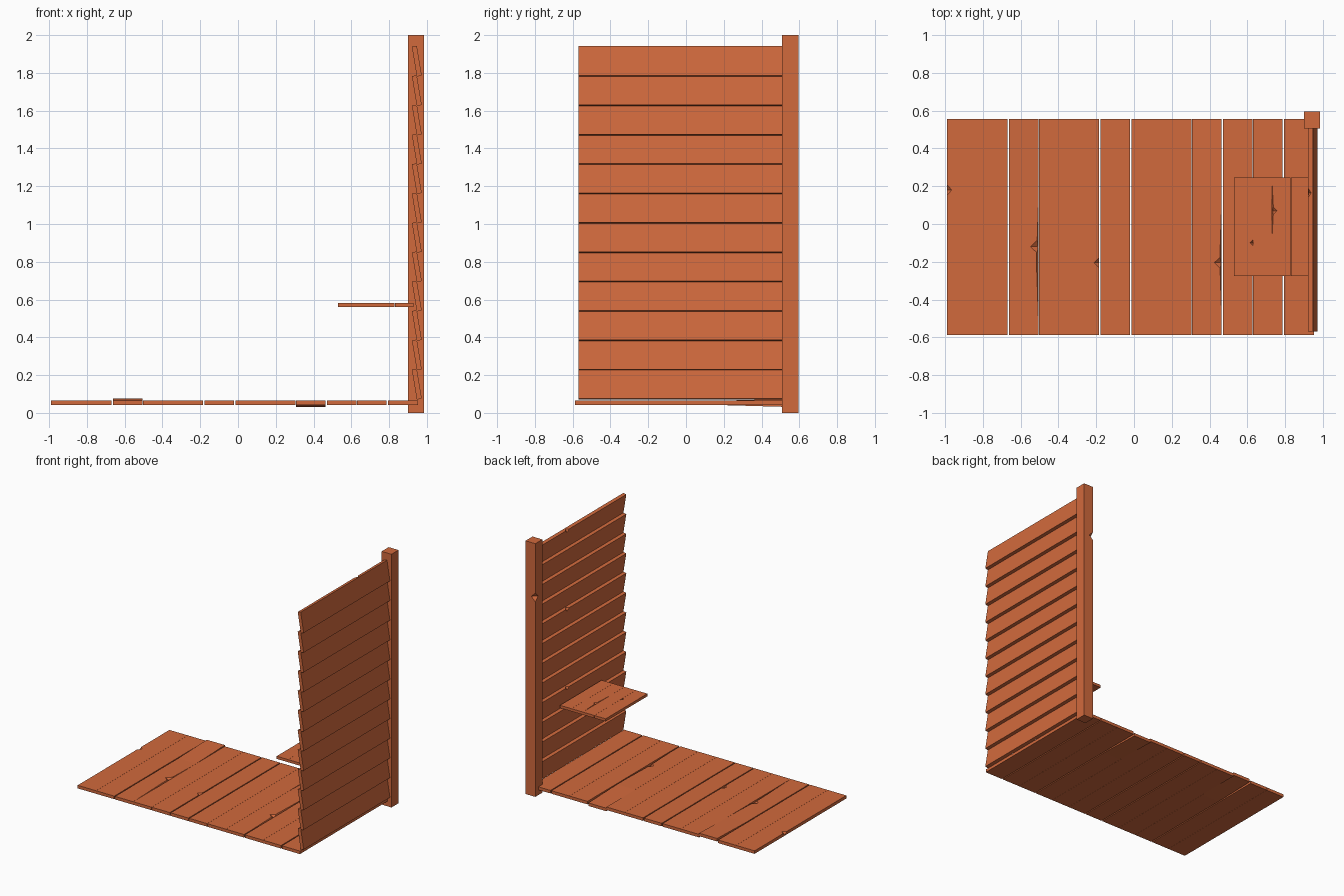
import bpy, bmesh
from mathutils import Vector

if "Cube" in bpy.data.objects:
    bpy.data.objects.remove(bpy.data.objects["Cube"])

wood = bpy.data.materials.new("orange_wood")
wood.diffuse_color = (0.64, 0.142, 0.046, 1)
wood.use_nodes = True
wood.node_tree.nodes["Principled BSDF"].inputs["Base Color"].default_value = wood.diffuse_color


def prism(name, profile, extrude, place):
    """Extrude a closed 2D profile; place(a, b) maps it to 3D."""
    bm = bmesh.new()
    face = bm.faces.new([bm.verts.new(place(a, b)) for a, b in profile])
    res = bmesh.ops.extrude_face_region(bm, geom=[face])
    verts = [g for g in res["geom"] if isinstance(g, bmesh.types.BMVert)]
    bmesh.ops.translate(bm, verts=verts, vec=extrude)
    bmesh.ops.recalc_face_normals(bm, faces=bm.faces)
    return finish(name, bm)


def finish(name, bm):
    me = bpy.data.meshes.new(name)
    bm.to_mesh(me)
    bm.free()
    me.materials.append(wood)
    ob = bpy.data.objects.new(name, me)
    bpy.context.collection.objects.link(ob)
    return ob


def chip(ob, centre, radius):
    """Cut a diamond shaped nick out of an edge."""
    bm = bmesh.new()
    c = Vector(centre)
    r = radius
    ring = [bm.verts.new(c + Vector(v)) for v in
            ((r[0], 0, 0), (0, r[1], 0), (-r[0], 0, 0), (0, -r[1], 0))]
    for s in (1, -1):
        tip = bm.verts.new(c + Vector((0, 0, s * r[2])))
        for i in range(4):
            bm.faces.new((ring[i], ring[(i + 1) % 4], tip))
    bmesh.ops.recalc_face_normals(bm, faces=bm.faces)
    cutter = finish("nick_cutter", bm)
    cutter.hide_render = True
    mod = ob.modifiers.new("nick", "BOOLEAN")
    mod.operation, mod.solver, mod.object = "DIFFERENCE", "EXACT", cutter
    bpy.context.view_layer.update()
    dg = bpy.context.evaluated_depsgraph_get()
    me = bpy.data.meshes.new_from_object(ob.evaluated_get(dg))
    ob.modifiers.clear()
    ob.data = me
    bpy.data.objects.remove(cutter)


def plank(name, x0, x1, y0, y1, z0, z1, lift=0.0):
    """Plank along y whose back end may be warped up or down."""
    yb = 0.2
    if lift:
        prof = [(y0, z0), (yb, z0), (y1, z0 + lift), (y1, z1 + lift), (yb, z1), (y0, z1)]
    else:
        prof = [(y0, z0), (y1, z0), (y1, z1), (y0, z1)]
    return prism(name, prof, (x1 - x0, 0, 0), lambda a, b: Vector((x0, a, b)))


# floor planks
N, X0, X1 = 12, -0.99, 0.953
W = (X1 - X0) / N
wide_seams = {2, 5, 6, 9, 11}
lifts = {2: 0.01, 8: -0.01}
floor = []
for i in range(N):
    a = X0 + W * i + (0.004 if i in wide_seams else 0.0005)
    b = X0 + W * (i + 1) - (0.004 if i + 1 in wide_seams else 0.0005)
    floor.append(plank(f"floor_plank_{i + 1}", a, b, -0.588, 0.557,
                       0.041, 0.065, lifts.get(i, 0)))

# long splits and nicks in the floor
FT = 0.065
chip(floor[2], (-0.504, -0.2, FT), (0.013, 0.375, 0.022))
chip(floor[2], (-0.511, -0.12, FT), (0.038, 0.035, 0.018))
chip(floor[8], (0.465, -0.19, FT), (0.011, 0.33, 0.022))
chip(floor[8], (0.459, -0.205, FT), (0.034, 0.033, 0.018))
chip(floor[4], (-0.182, -0.205, FT), (0.03, 0.03, 0.018))
chip(floor[0], (-0.99, 0.18, FT), (0.025, 0.028, 0.018))

# shelf planks
SX, SW = 0.53, 0.1
shelf = [plank(f"shelf_plank_{i + 1}", SX + SW * i + 0.0004, SX + SW * (i + 1) - 0.0004,
               -0.275, 0.245, 0.561, 0.582) for i in range(4)]
chip(shelf[2], (0.73, 0.075, 0.582), (0.009, 0.165, 0.019))
chip(shelf[2], (0.735, 0.07, 0.582), (0.022, 0.022, 0.015))
chip(shelf[0], (0.63, -0.10, 0.582), (0.016, 0.016, 0.013))

# overlapping wall boards, lower edge tilted outwards
for i in range(12):
    dz = 0.1555 * i
    prof = [(0.947, 0.233 + dz), (0.921, 0.228 + dz),
            (0.947, 0.070 + dz), (0.973, 0.0755 + dz)]
    board = prism(f"wall_board_{i + 1}", prof, (0, 1.077, 0),
                  lambda a, b: Vector((a, -0.57, b)))
    if i in (11, 7, 3):
        chip(board, (0.922, 0.165, 0.229 + dz), (0.018, 0.024, 0.024))

# corner post with one nick on its back left edge
post = prism("corner_post", [(0.9, 0.507), (0.986, 0.507), (0.986, 0.595), (0.9, 0.595)],
             (0, 0, 2.0), lambda a, b: Vector((a, b, 0)))
chip(post, (0.9, 0.595, 1.575), (0.035, 0.035, 0.035))
